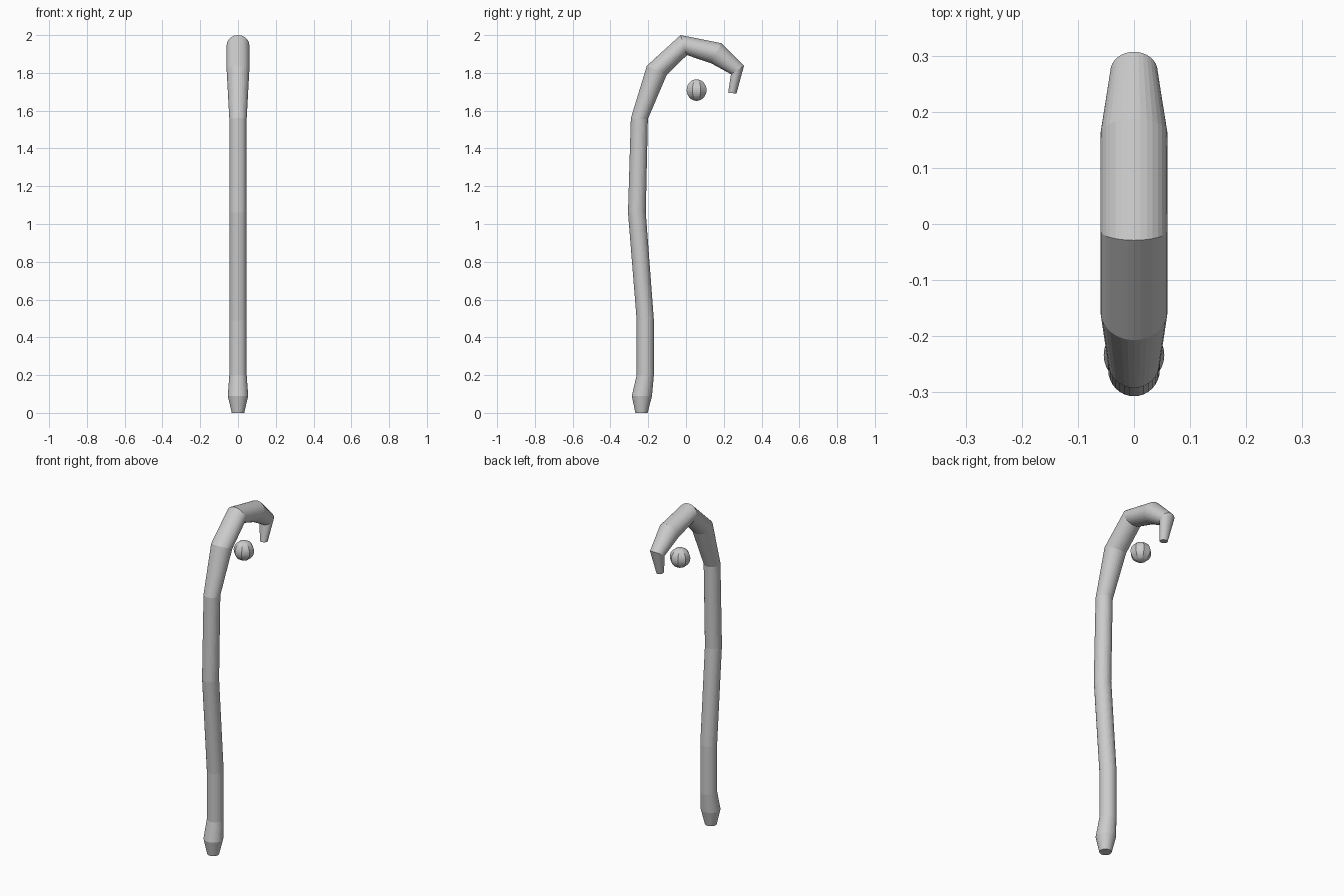
import bpy, bmesh
from math import sin, cos, tau, pi

if "Cube" in bpy.data.objects:
    bpy.data.objects.remove(bpy.data.objects["Cube"])

SIDES = 32

# Each ring of the staff: outer (y, z), inner (y, z), half width in x
rings = [
    ((-0.268, 0.00), (-0.203, 0.00), 0.033),
    ((-0.287, 0.09), (-0.180, 0.09), 0.054),
    ((-0.261, 0.20), (-0.170, 0.20), 0.046),
    ((-0.261, 0.49), (-0.170, 0.49), 0.046),
    ((-0.307, 1.06), (-0.213, 1.06), 0.046),
    ((-0.292, 1.56), (-0.202, 1.555), 0.046),
    ((-0.207, 1.838), (-0.102, 1.79), 0.06),
    ((-0.029, 2.00), (0.005, 1.894), 0.06),
    ((0.187, 1.957), (0.133, 1.851), 0.06),
    ((0.307, 1.838), (0.238, 1.793), 0.042),
    ((0.267, 1.69), (0.223, 1.695), 0.021),
]


def make_object(name, bm):
    bmesh.ops.recalc_face_normals(bm, faces=bm.faces[:])
    mesh = bpy.data.meshes.new(name)
    bm.to_mesh(mesh)
    bm.free()
    obj = bpy.data.objects.new(name, mesh)
    bpy.context.collection.objects.link(obj)
    return obj


# Crooked staff: mitred rings lofted along the bend, capped at both ends
bm = bmesh.new()
loops = []
for (oy, oz), (iy, iz), rx in rings:
    loop = []
    for i in range(SIDES):
        a = tau * i / SIDES
        c = cos(a) / 2
        loop.append(bm.verts.new((rx * sin(a),
                                  (oy + iy) / 2 + (oy - iy) * c,
                                  (oz + iz) / 2 + (oz - iz) * c)))
    loops.append(loop)
for lo, hi in zip(loops, loops[1:]):
    for i in range(SIDES):
        j = (i + 1) % SIDES
        bm.faces.new((lo[i], lo[j], hi[j], hi[i]))
bm.faces.new(loops[0])
bm.faces.new(loops[-1])
make_object("crooked_staff", bm)

# Floating eight-sided orb inside the crook
bm = bmesh.new()
bmesh.ops.create_uvsphere(bm, u_segments=8, v_segments=16, radius=0.057)
orb = make_object("floating_orb", bm)
orb.location = (0, 0.056, 1.709)
orb.rotation_euler.z = pi / 8
